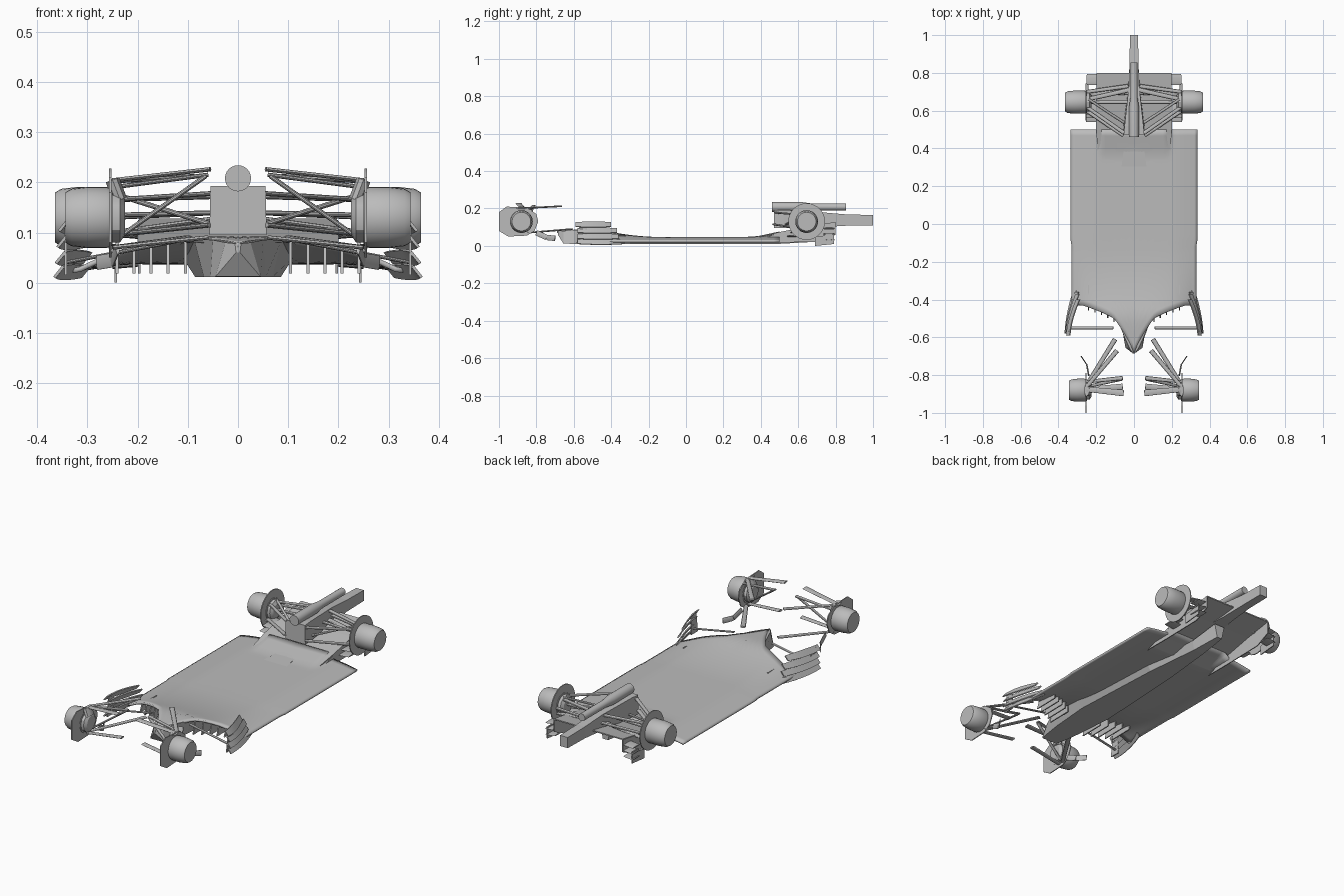
import bpy, bmesh, math
from mathutils import Matrix, Vector

cube = bpy.data.objects.get("Cube")
if cube:
    bpy.data.objects.remove(cube)

grey = bpy.data.materials.new("plain_grey")
grey.use_nodes = True
COLOUR = (0.5, 0.5, 0.5, 1)
grey.diffuse_color = COLOUR
grey.node_tree.nodes["Principled BSDF"].inputs["Base Color"].default_value = COLOUR


def finish(name, bm, smooth=True):
    bmesh.ops.recalc_face_normals(bm, faces=bm.faces)
    mesh = bpy.data.meshes.new(name)
    bm.to_mesh(mesh)
    bm.free()
    mesh.materials.append(grey)
    ob = bpy.data.objects.new(name, mesh)
    bpy.context.collection.objects.link(ob)
    if smooth:
        bpy.ops.object.select_all(action='DESELECT')
        ob.select_set(True)
        bpy.context.view_layer.objects.active = ob
        bpy.ops.object.shade_smooth_by_angle(angle=math.radians(30))
    return ob


def mirrored(ob):
    mod = ob.modifiers.new("mirror", 'MIRROR')
    return ob


def loft(name, rings, smooth=False):
    bm = bmesh.new()
    loops = [[bm.verts.new(p) for p in ring] for ring in rings]
    n = len(loops[0])
    for a, b in zip(loops, loops[1:]):
        for i in range(n):
            bm.faces.new((a[i], a[(i + 1) % n], b[(i + 1) % n], b[i]))
    bm.faces.new(loops[0])
    bm.faces.new(loops[-1])
    return finish(name, bm, smooth)


def plate(name, outline, x, thick=0.005):
    # upright sheet, outline in (y, z)
    return loft(name, [[(x + s * thick / 2, y, z) for y, z in outline] for s in (-1, 1)])


def trapezoid(y, bottom, top, z0, z1):
    return [(-bottom, y, z0), (bottom, y, z0), (top, y, z1), (-top, y, z1)]


def bar(name, a, b, chord=0.02, thick=0.008, taper=1.0):
    # streamlined link with an elliptical section, chord lying flat
    a, b = Vector(a), Vector(b)
    axis = (b - a).normalized()
    side = axis.cross(Vector((0, 0, 1))).normalized()
    up = side.cross(axis)
    rings = []
    for p, k in ((a, 1), (b, taper)):
        rings.append([p + side * chord * k / 2 * math.cos(t * math.tau / 10)
                      + up * thick / 2 * math.sin(t * math.tau / 10) for t in range(10)])
    return loft(name, rings, True)


def lathe_x(name, y, z, profile, segments=28):
    # round part about an axle, profile in (x, radius)
    rings = [[(x, y + r * math.cos(i * math.tau / segments), z + r * math.sin(i * math.tau / segments))
              for i in range(segments)] for x, r in profile]
    return loft(name, rings, True)


# Floor: curved sheet with a raised, swept leading edge
def front_edge(x):
    if x < 0.1:
        return -0.69 + 0.18 * (x / 0.1) ** 0.75
    return -0.51 + 0.08 * min(1, (x - 0.1) / 0.18) ** 0.7


def floor_height(x, y):
    outer = max(0, (x - 0.2) / 0.135)
    rise = min(1, max(0, (-0.12 - y) / 0.36)) ** 2
    z = 0.047 - 0.018 * outer ** 1.5
    z += 0.045 * rise * max(0, 1 - (x / 0.32) ** 3)
    if x < 0.2:
        z += 0.03 * max(0, (y - 0.36) / 0.14) * min(1, (0.2 - x) / 0.03)
    return z - 0.012 * max(0, (-0.52 - y) / 0.17)


bm = bmesh.new()
COLS, ROWS = 22, 30
grid = []
for i in range(COLS + 1):
    x0 = 0.335 * i / COLS
    col = []
    for j in range(ROWS + 1):
        v = j / ROWS
        y = front_edge(x0) * (1 - v) + 0.5 * v
        x = x0 * (1 - 0.015 * (y < -0.1))
        col.append(bm.verts.new((x, y, floor_height(x0, y))))
    grid.append(col)
for i in range(COLS):
    for j in range(ROWS):
        bm.faces.new((grid[i][j], grid[i + 1][j], grid[i + 1][j + 1], grid[i][j + 1]))
floor = mirrored(finish("floor_sheet", bm))
shell = floor.modifiers.new("thickness", 'SOLIDIFY')
shell.thickness = 0.01
shell.offset = -1

# Keel, plank and diffuser
loft("keel", [trapezoid(-0.685, 0.004, 0.006, 0.06, 0.078),
              trapezoid(-0.655, 0.045, 0.025, 0.012, 0.08),
              trapezoid(-0.60, 0.055, 0.05, 0.011, 0.085),
              trapezoid(-0.51, 0.068, 0.088, 0.011, 0.088),
              trapezoid(-0.3, 0.085, 0.11, 0.011, 0.05),
              trapezoid(0.2, 0.06, 0.08, 0.011, 0.04),
              trapezoid(0.5, 0.03, 0.04, 0.011, 0.06),
              trapezoid(0.66, 0.015, 0.03, 0.02, 0.09)])
loft("diffuser_roof", [trapezoid(y, w, w, z, z + 0.006) for y, w, z in
                       ((0.36, 0.19, 0.035), (0.5, 0.2, 0.068), (0.65, 0.2, 0.098), (0.8, 0.197, 0.122))])
mirrored(plate("diffuser_wall", [(0.34, 0.018), (0.5, 0.018), (0.72, 0.022), (0.8, 0.06),
                                 (0.8, 0.125), (0.65, 0.1), (0.5, 0.07)], 0.197))
mirrored(plate("diffuser_end_plate", [(0.69, 0.0), (0.79, 0.01), (0.79, 0.07), (0.74, 0.07),
                                     (0.74, 0.055), (0.69, 0.05)], 0.243))
for k in range(3):
    z = 0.035 + 0.03 * k
    mirrored(bar("diffuser_side_flap", (0.197, 0.765, z), (0.25, 0.765, z - 0.005), 0.06, 0.006))

# Gearbox, tail crash box and exhaust
loft("gearbox", [trapezoid(0.47, 0.057, 0.055, 0.095, 0.193),
                 trapezoid(0.52, 0.055, 0.05, 0.095, 0.193),
                 trapezoid(0.72, 0.03, 0.028, 0.1, 0.18),
                 trapezoid(0.86, 0.023, 0.023, 0.108, 0.168),
                 trapezoid(1.0, 0.022, 0.022, 0.11, 0.165)])
loft("exhaust_pipe", [[(r * math.cos(i * math.tau / 24), y, 0.208 + r * math.sin(i * math.tau / 24))
                       for i in range(24)]
                      for y, r in ((0.46, 0.026), (0.62, 0.026), (0.67, 0.019), (0.855, 0.019))], True)

# Leading edge fences under the floor
for k in range(5):
    x = 0.105 + 0.034 * k
    y = front_edge(x)
    mirrored(plate("inlet_fence", [(y - 0.015, 0.018), (y + 0.12, 0.02), (y + 0.12, 0.055),
                                   (y, floor_height(x, y) - 0.008)], x, 0.006))

# Stacked edge vanes beside the floor
for k, (z, ya, yb) in enumerate(((0.022, -0.58, -0.33), (0.05, -0.58, -0.36),
                                 (0.082, -0.58, -0.37), (0.114, -0.59, -0.4))):
    rings = []
    for s in range(7):
        t = s / 6
        x = 0.358 - 0.052 * t ** 1.6 - 0.003 * k
        h = 0.006 + 0.008 * math.sin(math.pi * (0.15 + 0.7 * t))
        y = ya + (yb - ya) * t
        rings.append([(x - 0.013, y, z + h), (x - 0.008, y, z + h + 0.003),
                      (x + 0.010, y, z - h), (x + 0.005, y, z - h - 0.003)])
    mirrored(loft("edge_vane", rings, True))
mirrored(plate("edge_vane_post", [(-0.585, 0.015), (-0.53, 0.015), (-0.53, 0.1), (-0.57, 0.12)], 0.343))
mirrored(bar("vane_stay", (0.11, -0.55, 0.085), (0.345, -0.55, 0.04), 0.015, 0.008))

# Front and rear hubs
FRONT, REAR, AXLE = -0.88, 0.645, 0.13
for name, y, reach in (("front", FRONT, 0.344), ("rear", REAR, 0.364)):
    mirrored(lathe_x(name + "_drum", y, AXLE, [(0.25, 0.056), (0.262, 0.061), (reach - 0.045, 0.061),
                                               (reach - 0.012, 0.057), (reach, 0.05)]))
    mirrored(lathe_x(name + "_upright", y, AXLE, [(0.225, 0.035), (0.235, 0.05), (0.25, 0.05)], 12))
mirrored(plate("front_duct_plate", [(-1.0, 0.08), (-1.0, 0.18), (-0.96, 0.21), (-0.85, 0.205),
                                    (-0.80, 0.17), (-0.79, 0.13), (-0.81, 0.08), (-0.85, 0.055),
                                    (-0.95, 0.05)], 0.254))
mirrored(lathe_x("rear_duct_plate", REAR, AXLE, [(0.252, 0.098), (0.257, 0.098)]))
mirrored(bar("front_upright_bracket", (0.235, -0.88, 0.165), (0.25, -0.88, 0.205), 0.06, 0.03))

# Front suspension links: inner end, outer end, chord
for name, a, b, chord in (
        ("upper_front_arm", (0.055, -0.895, 0.226), (0.25, -0.875, 0.204), 0.034),
        ("upper_rear_arm", (0.09, -0.67, 0.212), (0.25, -0.86, 0.202), 0.026),
        ("front_push_rod", (0.065, -0.82, 0.212), (0.245, -0.86, 0.085), 0.02),
        ("steering_link", (0.06, -0.815, 0.215), (0.25, -0.835, 0.19), 0.022),
        ("lower_rear_arm", (0.1, -0.61, 0.09), (0.25, -0.85, 0.07), 0.026),
        ("lower_front_arm", (0.06, -0.86, 0.09), (0.25, -0.875, 0.07), 0.03)):
    mirrored(bar(name, a, b, chord, 0.009, 0.8))
mirrored(bar("front_hub_fin_inner", (0.24, -0.80, 0.07), (0.25, -0.745, 0.045), 0.008, 0.03))
mirrored(bar("front_hub_fin_outer", (0.25, -0.745, 0.045), (0.28, -0.70, 0.04), 0.006, 0.03))

# Rear suspension links
for name, a, b, chord in (
        ("rear_upper_front_arm", (0.05, 0.48, 0.178), (0.25, 0.62, 0.165), 0.022),
        ("rear_upper_back_arm", (0.028, 0.71, 0.172), (0.25, 0.66, 0.165), 0.026),
        ("rear_pull_rod", (0.05, 0.535, 0.115), (0.24, 0.66, 0.175), 0.016),
        ("rear_lower_front_arm", (0.055, 0.47, 0.115), (0.25, 0.6, 0.095), 0.024),
        ("rear_lower_back_arm", (0.03, 0.70, 0.13), (0.25, 0.69, 0.1), 0.03),
        ("rear_drive_shaft", (0.03, 0.645, 0.14), (0.24, 0.645, 0.135), 0.02),
        ("rear_toe_link", (0.03, 0.73, 0.14), (0.25, 0.7, 0.13), 0.022)):
    mirrored(bar(name, a, b, chord, 0.01, 0.9))
for k in range(3):
    mirrored(bar("rear_hub_winglet", (0.2, 0.57 + 0.02 * k, 0.05 + 0.02 * k),
                 (0.255, 0.57 + 0.02 * k, 0.055 + 0.02 * k), 0.06, 0.006))
